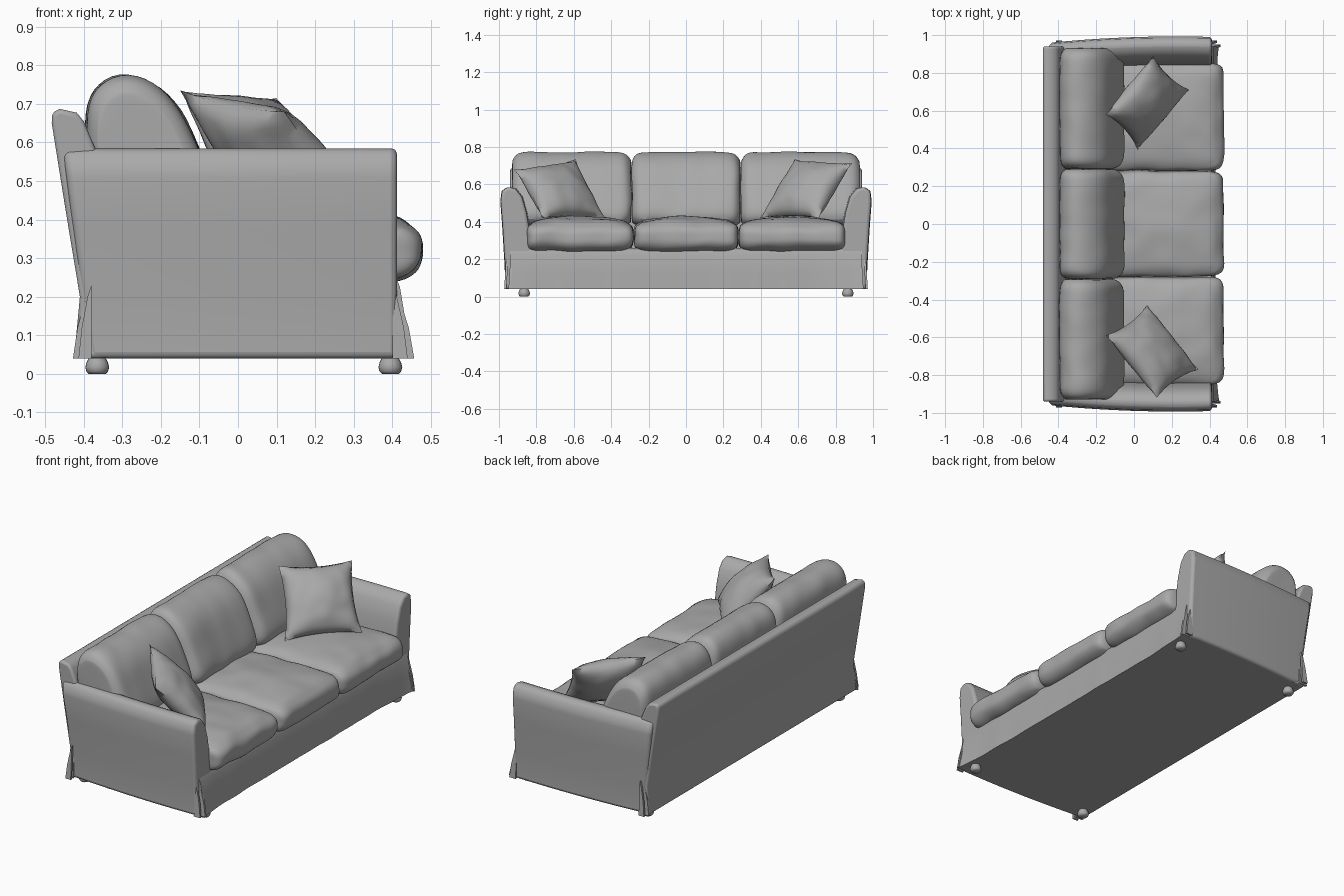
import bpy, bmesh, math
from mathutils import Vector, noise

if "Cube" in bpy.data.objects:
    bpy.data.objects.remove(bpy.data.objects["Cube"])

fabric = bpy.data.materials.new("grey fabric")
fabric.use_nodes = True
GREY = (0.4, 0.4, 0.4, 1)
fabric.diffuse_color = GREY
fabric.node_tree.nodes["Principled BSDF"].inputs["Base Color"].default_value = GREY


def finish(name, bm, bevel=0, subsurf=0, angle=50):
    bmesh.ops.recalc_face_normals(bm, faces=bm.faces)
    mesh = bpy.data.meshes.new(name)
    bm.to_mesh(mesh)
    bm.free()
    obj = bpy.data.objects.new(name, mesh)
    bpy.context.collection.objects.link(obj)
    mesh.materials.append(fabric)
    if bevel:
        mod = obj.modifiers.new("soft edges", 'BEVEL')
        mod.width, mod.segments, mod.limit_method = bevel, 3, 'ANGLE'
        mod.angle_limit = math.radians(50)
    if subsurf:
        mod = obj.modifiers.new("smooth", 'SUBSURF')
        mod.levels = mod.render_levels = subsurf
    bpy.ops.object.select_all(action='DESELECT')
    obj.select_set(True)
    bpy.context.view_layer.objects.active = obj
    bpy.ops.object.shade_smooth_by_angle(angle=math.radians(angle))
    return obj


def loft(name, rings, **style):
    """Skin a list of closed rings and cap both ends."""
    bm = bmesh.new()
    loops = [[bm.verts.new(p) for p in ring] for ring in rings]
    n = len(loops[0])
    for a, b in zip(loops, loops[1:]):
        for i in range(n):
            bm.faces.new((a[i], a[(i + 1) % n], b[(i + 1) % n], b[i]))
    bm.faces.new(loops[0])
    bm.faces.new(loops[-1])
    return finish(name, bm, **style)


def steps(a, b, n):
    return [a + (b - a) * i / n for i in range(n + 1)]


def wrinkle(p, amount, scale=9):
    return noise.noise_vector(Vector(p) * scale) * amount


def box(name, lo, hi, **style):
    bm = bmesh.new()
    bmesh.ops.create_cube(bm, size=1)
    for v in bm.verts:
        v.co = [l + (c + 0.5) * (h - l) for c, l, h in zip(v.co, lo, hi)]
    return finish(name, bm, **style)


def seat_cushion(name, lo, hi, crown):
    """Rounded box with a domed top."""
    bm = bmesh.new()
    bmesh.ops.create_cube(bm, size=2)
    bmesh.ops.subdivide_edges(bm, edges=bm.edges, cuts=15, use_grid_fill=True)
    mid, half = (Vector(lo) + Vector(hi)) / 2, (Vector(hi) - Vector(lo)) / 2
    for v in bm.verts:
        x, y, z = v.co
        side = max(abs(x), abs(y))
        flat = (abs(x)**14 + abs(y)**14)**(1 / 14) or 1
        x, y = x * side / flat, y * side / flat
        # round the thickness towards the rim
        edge = (side**8 + abs(z)**3)**(1 / 8) if side and z else 1
        pinch = 1 - 0.09 * side**6 * abs(z)**3
        lift = crown * (1 - x * x) * (1 - y * y) * max(z, 0)
        p = mid + Vector((x * half.x * pinch, y * half.y * (1 - 0.04 * side**6 * abs(z)**3),
                          z * half.z * (1 - 0.22 * side**10) + lift))
        v.co = p + wrinkle(p, 0.008)
    finish(name, bm, subsurf=1, angle=70)


def throw_pillow(name, a, b, c, d, thick):
    """Square pillow stretched between four corner points."""
    a, b, c, d = map(Vector, (a, b, c, d))
    normal = (b - a).cross(c - b).normalized()
    n = 20
    bm = bmesh.new()
    for sign in (1, -1):
        grid = []
        for s in steps(-1, 1, n):
            row = []
            for t in steps(-1, 1, n):
                # sides curve in between the corners
                u = s * (1 - 0.10 * (1 - t * t) * abs(s))
                w = t * (1 - 0.10 * (1 - s * s) * abs(t))
                u, w = (u + 1) / 2, (w + 1) / 2
                p = a.lerp(b, u).lerp(d.lerp(c, u), w)
                puff = ((1 - s * s) * (1 - t * t))**0.55
                p = p + normal * sign * thick * puff
                row.append(bm.verts.new(p + wrinkle(p, 0.010 * puff, 12)))
            grid.append(row)
        for i in range(n):
            for j in range(n):
                bm.faces.new((grid[i][j], grid[i + 1][j], grid[i + 1][j + 1], grid[i][j + 1]))
    bmesh.ops.remove_doubles(bm, verts=bm.verts, dist=0.0005)
    finish(name, bm, angle=75)


# Frame under the cushions
box("base_frame", (-0.38, -0.93, 0.04), (0.41, 0.93, 0.26))

# Leaning back panel
BACK = [(-0.425, 0.04), (-0.41, 0.2), (-0.448, 0.43), (-0.483, 0.65), (-0.482, 0.678),
        (-0.462, 0.687), (-0.418, 0.677), (-0.4, 0.655), (-0.36, 0.56), (-0.34, 0.3), (-0.34, 0.04)]
loft("back_panel", [[(x, y, z) for x, z in BACK] for y in steps(-0.94, 0.94, 12)], bevel=0.012)

# Arms: outer face slightly bowed, rear edge following the back
ARM = [(0.968, 0.04), (0.968, 0.12), (0.972, 0.2), (0.983, 0.38), (0.993, 0.51), (0.986, 0.565),
       (0.955, 0.588), (0.915, 0.577), (0.88, 0.535), (0.855, 0.45), (0.84, 0.36), (0.83, 0.25), (0.83, 0.04)]


def arm_ring(u, side):
    ring = []
    for y, z in ARM:
        rear = -0.385 - 0.07 * (z - 0.04) / 0.55
        x = rear + (0.412 - rear) * u
        bow = 0.035 * ((x - 0.22) / 0.68)**2
        ring.append((x, side * (y - bow), z))
    return ring


for side, label in ((1, "left"), (-1, "right")):
    loft(label + "_arm", [arm_ring(u, side) for u in steps(0, 1, 14)], bevel=0.016)

# Gathered front skirt, flaring towards the floor and the corners
rings = []
for y in steps(-0.94, 0.94, 60):
    flare = 0.432 + 0.02 * abs(y / 0.94)**8 + 0.005 * noise.noise((0, y * 7, 0))
    rings.append([(0.38, y, 0.25), (0.41, y, 0.25), (0.42, y, 0.225),
                  ((0.42 + flare) / 2, y, 0.13), (flare, y, 0.04), (0.38, y, 0.04)])
loft("front_skirt", rings)

# Folded pleats where the skirt panels meet
for side in (1, -1):
    for x0, x1, spot in ((0.40, 0.457, "front"), (-0.38, -0.428, "rear")):
        for k, y in enumerate((0.925, 0.948)):
            tip = x1 - (x1 - x0) * 0.3 * k
            ring = [(x0, 0.23), (x0 + (tip - x0) * 0.3, 0.2), (x0 + (tip - x0) * 0.75, 0.12),
                    (tip, 0.04), (x0, 0.04)]
            loft(f"{spot}_pleat", [[(x, side * (y + w + (0.24 - z) * 0.06), z) for x, z in ring]
                                   for w in (0, 0.012)])

# Three seat cushions
for label, y0, y1 in (("right", -0.855, -0.282), ("middle", -0.28, 0.28), ("left", 0.282, 0.855)):
    seat_cushion(label + "_seat_cushion", (-0.2, y0, 0.24), (0.475, y1, 0.4), 0.03)

# Three plump back cushions, each a rounded section narrowed at its ends
PLUMP = [(-0.38, 0.39), (-0.385, 0.5), (-0.4, 0.66), (-0.38, 0.74), (-0.31, 0.785), (-0.22, 0.76),
         (-0.145, 0.69), (-0.1, 0.58), (-0.06, 0.49), (-0.04, 0.41), (-0.12, 0.36)]
for label, y0, y1 in (("right", -0.93, -0.292), ("middle", -0.29, 0.29), ("left", 0.292, 0.93)):
    rings = []
    for i in range(25):
        t = -math.cos(math.pi * i / 24)
        y = (y0 + y1) / 2 + t * (y1 - y0) / 2
        s = 1 - 0.26 * abs(t)**16
        ring = [Vector((-0.27 + (x + 0.27) * s, y, 0.5 + (z - 0.5) * (0.25 + 0.75 * s))) for x, z in PLUMP]
        rings.append([p + wrinkle(p, 0.008) for p in ring])
    loft(label + "_back_cushion", rings, subsurf=2, angle=70)

# Throw pillows resting in the corners
throw_pillow("left_throw_pillow", (-0.15, 0.58, 0.735), (0.10, 0.89, 0.715),
             (0.29, 0.71, 0.42), (0.02, 0.395, 0.42), 0.085)
throw_pillow("right_throw_pillow", (0.12, -0.92, 0.68), (-0.15, -0.59, 0.735),
             (0.07, -0.43, 0.42), (0.34, -0.77, 0.42), 0.085)

# Bun feet
FOOT = [(0.022, 0), (0.028, 0.006), (0.031, 0.017), (0.028, 0.029), (0.02, 0.045)]
for x, end in ((-0.365, "rear"), (0.395, "front")):
    for y, label in ((0.865, "left"), (-0.865, "right")):
        turns = [math.tau * i / 20 for i in range(20)]
        loft(f"{end}_{label}_foot", [[(x + r * math.cos(a), y + r * math.sin(a), z) for a in turns]
                                     for r, z in FOOT])
